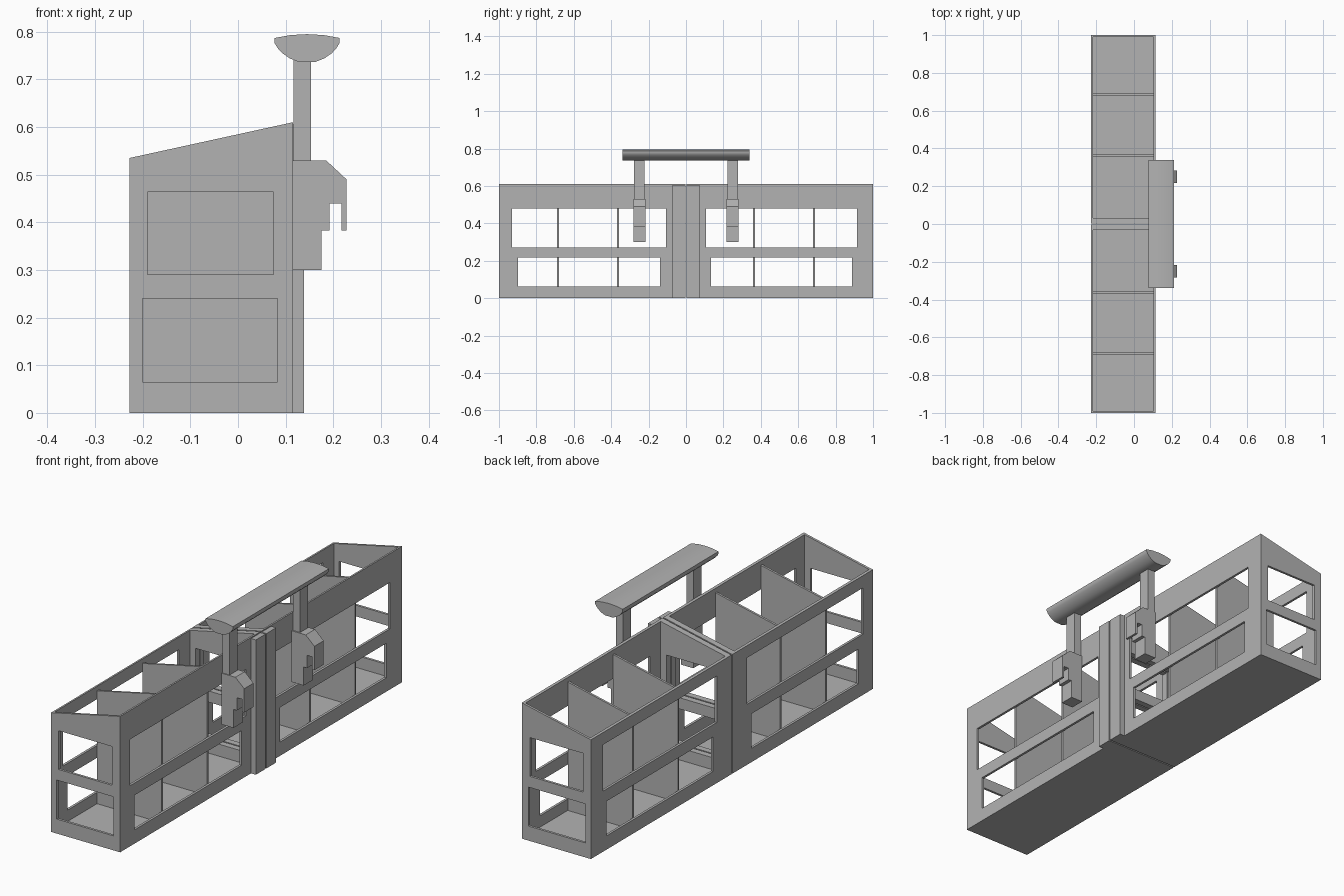
import bpy, bmesh

cube = bpy.data.objects.get("Cube")
if cube:
    bpy.data.objects.remove(cube, do_unlink=True)

grey = bpy.data.materials.new("plain_grey")
grey.use_nodes = True
grey.diffuse_color = (0.45, 0.45, 0.45, 1)
grey.node_tree.nodes["Principled BSDF"].inputs["Base Color"].default_value = (0.45, 0.45, 0.45, 1)


def prism(name, profile, y0, y1):
    """Extrude an (x, z) outline from y0 to y1."""
    bm = bmesh.new()
    face = bm.faces.new([bm.verts.new((x, y0, z)) for x, z in profile])
    out = bmesh.ops.extrude_face_region(bm, geom=[face])
    moved = [g for g in out["geom"] if isinstance(g, bmesh.types.BMVert)]
    bmesh.ops.translate(bm, verts=moved, vec=(0, y1 - y0, 0))
    bmesh.ops.recalc_face_normals(bm, faces=bm.faces[:])
    mesh = bpy.data.meshes.new(name)
    bm.to_mesh(mesh)
    bm.free()
    mesh.materials.append(grey)
    ob = bpy.data.objects.new(name, mesh)
    bpy.context.collection.objects.link(ob)
    return ob


def box(name, x0, x1, y0, y1, z0, z1):
    return prism(name, [(x0, z0), (x1, z0), (x1, z1), (x0, z1)], y0, y1)


def cut(target, cutter):
    mod = target.modifiers.new("cut", 'BOOLEAN')
    mod.operation = 'DIFFERENCE'
    mod.solver = 'EXACT'
    mod.object = cutter
    bpy.context.view_layer.objects.active = target
    bpy.ops.object.modifier_apply(modifier=mod.name)
    bpy.data.objects.remove(cutter, do_unlink=True)


BACK, FRONT = -0.228, 0.115          # outer faces of the long walls
WALL = 0.011


def top(x):
    """Height of the sloping rim."""
    return 0.535 + (x - BACK) * 0.075 / (FRONT - BACK)


def sloped(x0, x1, z0, lift=0.0):
    return [(x0, z0), (x1, z0), (x1, top(x1) + lift), (x0, top(x0) + lift)]


# Two open bins with windows; (upper window, lower window, dividers) along y
bins = {
    "right": (-1, (-0.93, -0.107), (-0.898, -0.139), (-0.685, -0.363)),
    "left": (1, (0.107, 0.914), (0.134, 0.888), (0.685, 0.363)),
}
for side, (s, upper, lower, dividers) in bins.items():
    y0, y1 = sorted((s * 0.003, s * 1.0))
    in0, in1 = sorted((s * 0.031, s * 0.989))
    shell = prism(side + "_bin", sloped(BACK, FRONT, 0), y0, y1)
    cut(shell, prism("cavity", sloped(BACK + WALL, FRONT - WALL, WALL, 0.2), in0, in1))
    # windows through both long walls
    cut(shell, box("window", -1, 1, *upper, 0.272, 0.48))
    cut(shell, box("window", -1, 1, *lower, 0.062, 0.217))
    # windows through both end walls
    cut(shell, box("window", -0.19, 0.075, -2, 2, 0.29, 0.464))
    cut(shell, box("window", -0.20, 0.083, -2, 2, 0.065, 0.24))
    for i, y in enumerate(dividers):
        prism(f"{side}_divider_{i + 1}",
              sloped(BACK + WALL, FRONT - WALL, WALL, -0.02), y - 0.005, y + 0.005)

    # Joining post, hook and upright on the front wall
    box(side + "_post", FRONT, 0.139, *sorted((s * 0.003, s * 0.072)), 0, 0.605)
    hook = [(0.115, 0.53), (0.185, 0.53), (0.228, 0.49), (0.228, 0.383),
            (0.217, 0.383), (0.217, 0.44), (0.192, 0.44), (0.192, 0.383),
            (0.175, 0.383), (0.175, 0.30), (0.115, 0.30)]
    prism(side + "_hook", hook, s * 0.249 - 0.033, s * 0.249 + 0.033)
    box(side + "_upright", 0.117, 0.153, s * 0.25 - 0.028, s * 0.25 + 0.028, 0.53, 0.742)

# Handle: slightly domed top over a rounded underside
MID = 0.145
half = [(0.018, 0.737), (0.036, 0.744), (0.052, 0.755), (0.062, 0.766),
        (0.068, 0.776), (0.068, 0.787), (0.035, 0.793)]
outline = [(MID + x, z) for x, z in half] + [(MID, 0.795)]
outline += [(MID - x, z) for x, z in reversed(half)]
handle = prism("handle", outline, -0.34, 0.34)
bpy.ops.object.select_all(action='DESELECT')
handle.select_set(True)
bpy.context.view_layer.objects.active = handle
bpy.ops.object.shade_smooth_by_angle(angle=0.6)
